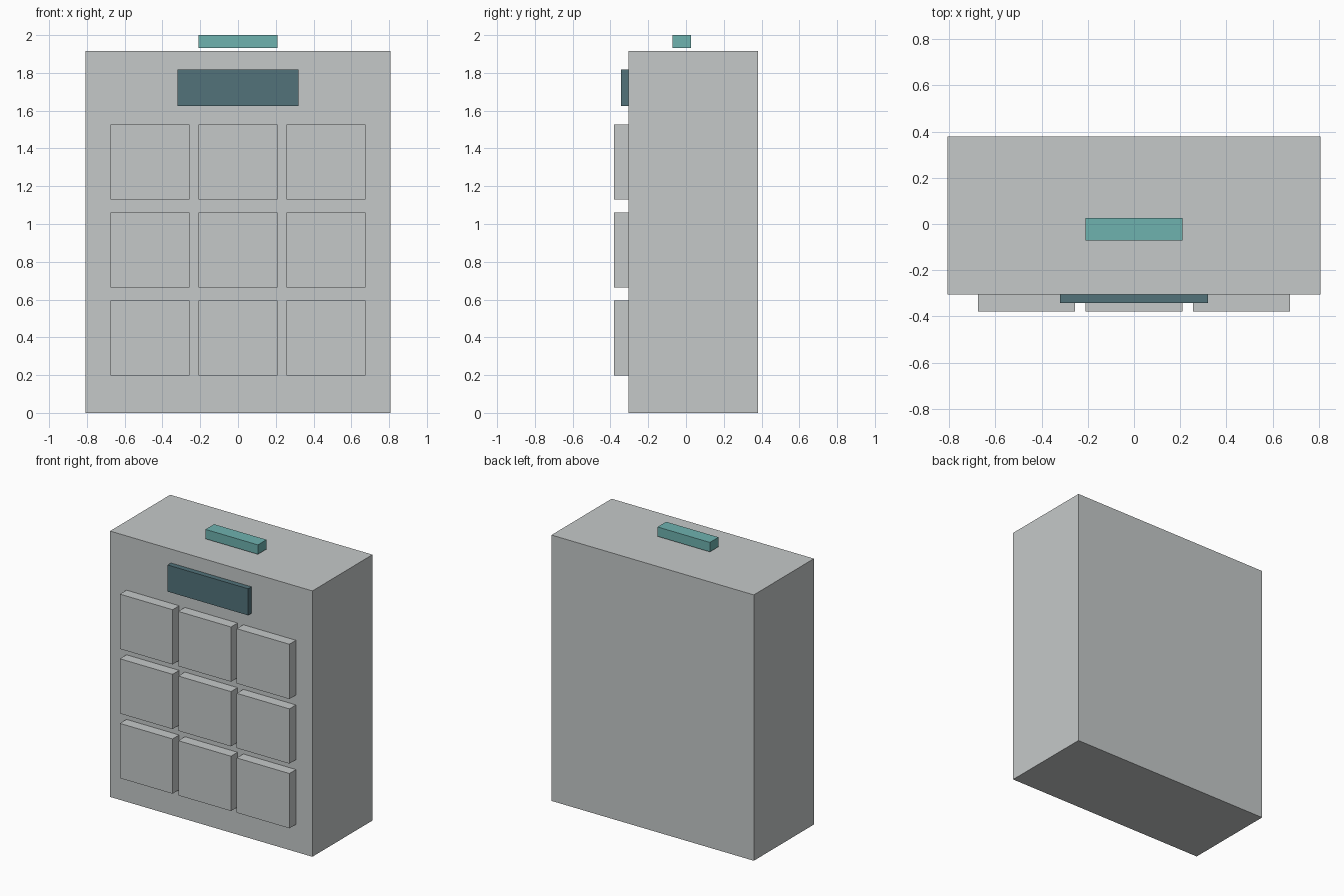
import bpy

if "Cube" in bpy.data.objects:
    bpy.data.objects.remove(bpy.data.objects["Cube"])


def material(name, colour):
    mat = bpy.data.materials.new(name)
    mat.diffuse_color = (*colour, 1.0)
    mat.use_nodes = True
    mat.node_tree.nodes["Principled BSDF"].inputs["Base Color"].default_value = mat.diffuse_color
    return mat


def box(name, x, y, z, mat):
    """Box spanning the given (min, max) range on each axis."""
    spans = (x, y, z)
    bpy.ops.mesh.primitive_cube_add(size=1, location=[(a + b) / 2 for a, b in spans])
    obj = bpy.context.object
    obj.name = name
    obj.scale = [b - a for a, b in spans]
    bpy.ops.object.transform_apply(location=False, rotation=False, scale=True)
    obj.data.materials.append(mat)
    return obj


grey = material("light_grey", (0.56, 0.584, 0.584))
dark_teal = material("dark_teal", (0.084, 0.171, 0.195))
teal = material("teal", (0.156, 0.445, 0.429))

FRONT = -0.305

# Main cabinet
box("cabinet", (-0.807, 0.807), (FRONT, 0.38), (0, 1.917), grey)

# Three by three grid of raised door panels
for row in range(3):
    for col in range(3):
        x = (col - 1) * 0.466
        z = 0.199 + row * 0.466
        box(f"door_panel_{row + 1}_{col + 1}", (x - 0.21, x + 0.21),
            (-0.38, FRONT), (z, z + 0.395), grey)

# Display plate above the doors
box("display_plate", (-0.321, 0.321), (-0.343, FRONT), (1.625, 1.817), dark_teal)

# Bar hovering just above the top
box("top_bar", (-0.209, 0.209), (-0.072, 0.026), (1.932, 2.0), teal)
